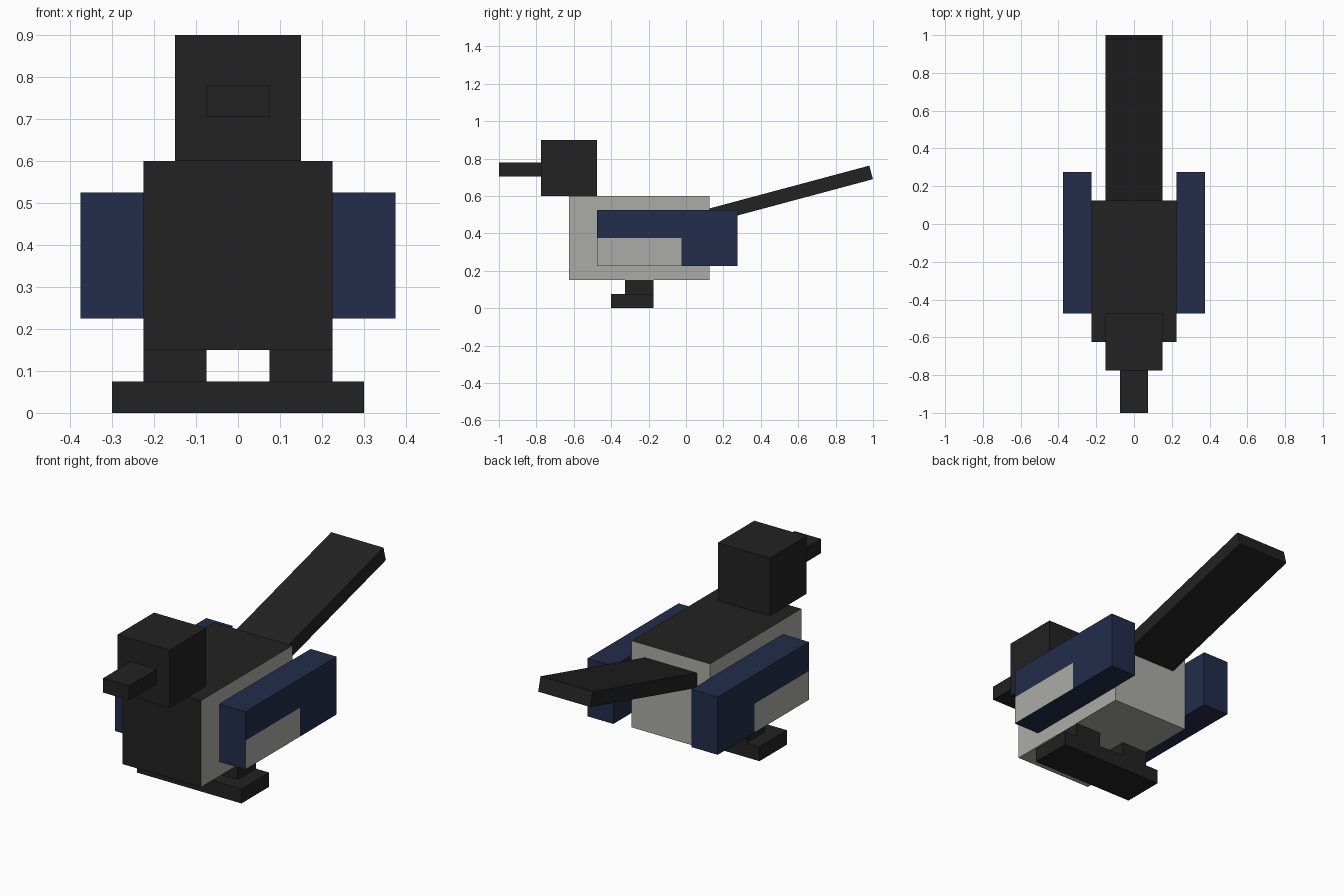
import bpy
import bmesh
import math
from mathutils import Matrix, Vector

cube = bpy.data.objects.get("Cube")
if cube:
    bpy.data.objects.remove(cube, do_unlink=True)


def material(name, rgb):
    mat = bpy.data.materials.new(name)
    mat.use_nodes = True
    color = (*rgb, 1)
    mat.diffuse_color = color
    mat.node_tree.nodes["Principled BSDF"].inputs["Base Color"].default_value = color
    return mat


black = material("black_feathers", (0.016, 0.016, 0.016))
blue = material("blue_feathers", (0.016, 0.026, 0.07))
grey = material("grey_feathers", (0.41, 0.41, 0.385))


def box(name, xs, ys, zs, mats, cuts=(), rule=None, transform=None):
    """Flat-faced box spanning the given ranges, with optional cut lines and face colour rule."""
    low, high = (Vector(corner) for corner in zip(xs, ys, zs))
    place = Matrix.Translation((low + high) / 2) @ Matrix.Diagonal((high - low).to_4d())
    bm = bmesh.new()
    bmesh.ops.create_cube(bm, size=1, matrix=place)
    for point, normal in cuts:
        bmesh.ops.bisect_plane(bm, geom=bm.verts[:] + bm.edges[:] + bm.faces[:],
                               plane_co=point, plane_no=normal)
    bm.normal_update()
    if rule:
        for face in bm.faces:
            face.material_index = int(rule(face.normal, face.calc_center_median()))
    if transform:
        bm.transform(transform)
    mesh = bpy.data.meshes.new(name)
    bm.to_mesh(mesh)
    bm.free()
    for mat in mats:
        mesh.materials.append(mat)
    obj = bpy.data.objects.new(name, mesh)
    bpy.context.collection.objects.link(obj)
    return obj


# Body: black chest and back, grey sides, rear and belly
box("body", (-0.225, 0.225), (-0.625, 0.125), (0.15, 0.6), [black, grey],
    rule=lambda n, c: n.z < 0.5 and n.y > -0.5)

# Head and beak
box("head", (-0.15, 0.15), (-0.775, -0.475), (0.6, 0.9), [black])
box("beak", (-0.075, 0.075), (-1, -0.775), (0.705, 0.78), [black])

# Tail: a slab tilted up about its upper rear edge
tail_pose = Matrix.Translation((0, 0.98, 0.762)) @ Matrix.Rotation(math.radians(15), 4, "X")
box("tail", (-0.15, 0.15), (-0.93, 0), (-0.075, 0), [black], transform=tail_pose)

# Wings, legs and feet on both sides
for side, s in (("left", 1), ("right", -1)):
    def span(inner, outer):
        return sorted((s * inner, s * outer))

    # Grey patch on the lower front of the outer wing face
    patch = Vector((0, -0.025, 0.375))
    box(side + "_wing", span(0.225, 0.375), (-0.475, 0.275), (0.225, 0.525), [blue, grey],
        cuts=[(patch, (0, 1, 0)), (patch, (0, 0, 1))],
        rule=lambda n, c: n.x * s > 0.5 and c.y < patch.y and c.z < patch.z)
    box(side + "_leg", span(0.075, 0.225), (-0.325, -0.175), (0.075, 0.15), [black])
    box(side + "_foot", span(0, 0.3), (-0.4, -0.175), (0, 0.075), [black])
